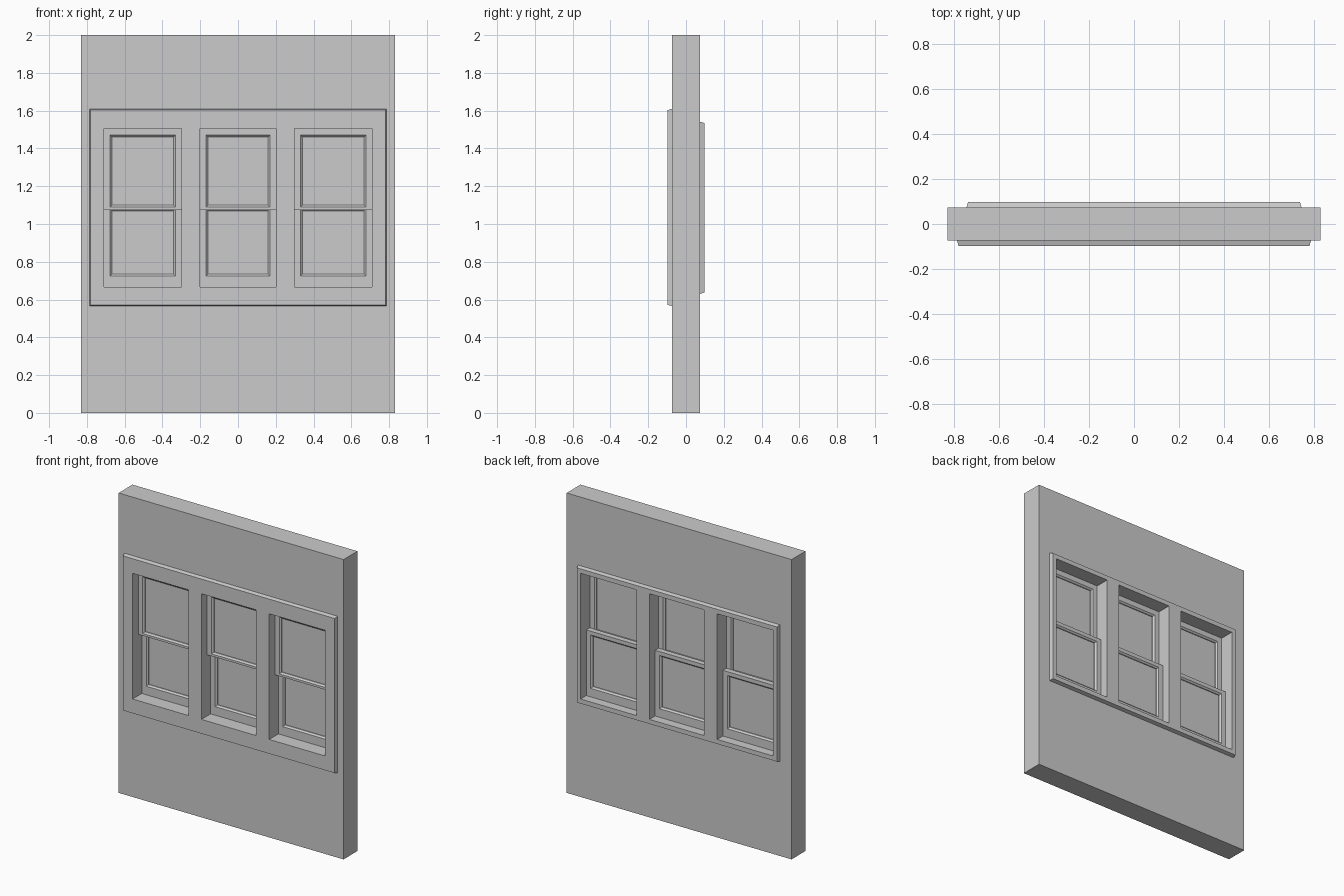
import bpy, bmesh

if "Cube" in bpy.data.objects:
    bpy.data.objects.remove(bpy.data.objects["Cube"])


def finish(bm, name):
    bmesh.ops.recalc_face_normals(bm, faces=bm.faces)
    mesh = bpy.data.meshes.new(name)
    bm.to_mesh(mesh)
    bm.free()
    obj = bpy.data.objects.new(name, mesh)
    bpy.context.collection.objects.link(obj)
    return obj


def box(name, x0, x1, y0, y1, z0, z1):
    bm = bmesh.new()
    bmesh.ops.create_cube(bm, size=1)
    for v in bm.verts:
        v.co = (x1 if v.co.x > 0 else x0, y1 if v.co.y > 0 else y0, z1 if v.co.z > 0 else z0)
    return finish(bm, name)


def ring(name, outer, inner, profile):
    """Rectangular frame. Profile points: (which rectangle, grow amount, y)."""
    bm = bmesh.new()
    loops = []
    for side, g, y in profile:
        x0, x1, z0, z1 = outer if side == 'o' else inner
        loops.append([bm.verts.new((x, y, z)) for x, z in
                      ((x0 - g, z0 - g), (x1 + g, z0 - g), (x1 + g, z1 + g), (x0 - g, z1 + g))])
    for i, a in enumerate(loops):
        b = loops[(i + 1) % len(loops)]
        for k in range(4):
            n = (k + 1) % 4
            bm.faces.new((a[k], a[n], b[n], b[k]))
    return finish(bm, name)


HALF, FACE = 0.073, 0.097
opening = (-0.71, 0.71, 0.667, 1.505)

# wall with window opening
ring("wall", (-0.83, 0.83, 0, 2), opening,
     [('o', 0, -HALF), ('o', 0, HALF), ('i', 0, HALF), ('i', 0, -HALF)])

# casings with slightly tapered outer edges
for name, outer, s in (("front_casing", (-0.787, 0.787, 0.565, 1.61), -1),
                       ("back_casing", (-0.745, 0.745, 0.63, 1.542), 1)):
    ring(name, outer, opening,
         [('o', 0, s * HALF), ('o', -0.007, s * FACE), ('i', 0, s * FACE), ('i', 0, s * HALF)])

# mullions between the three windows
for s in (-1, 1):
    box("mullion", s * 0.25 - 0.048, s * 0.25 + 0.048, -FACE, FACE, 0.667, 1.505)


def sash(name, x0, x1, z0, z1, bottom, top, y0, y1):
    """Sash frame with chamfered glazing edge and a pane."""
    pane = (x0 + 0.043, x1 - 0.043, z0 + bottom, z1 - top)
    ring(name, (x0, x1, z0, z1), pane,
         [('o', 0, y0), ('o', 0, y1), ('i', 0.01, y1), ('i', 0, y1 - 0.01),
          ('i', 0, y0 + 0.01), ('i', 0.01, y0)])
    ym = (y0 + y1) / 2
    box(name + "_glass", pane[0], pane[1], ym - 0.003, ym + 0.003, pane[2], pane[3])


# double-hung sashes: upper one outside, lower one inside
for x0, x1 in ((-0.71, -0.298), (-0.202, 0.202), (0.298, 0.71)):
    sash("upper_sash", x0, x1, 1.075, 1.505, 0.025, 0.045, -0.037, 0)
    sash("lower_sash", x0, x1, 0.667, 1.105, 0.067, 0.035, 0, 0.037)
